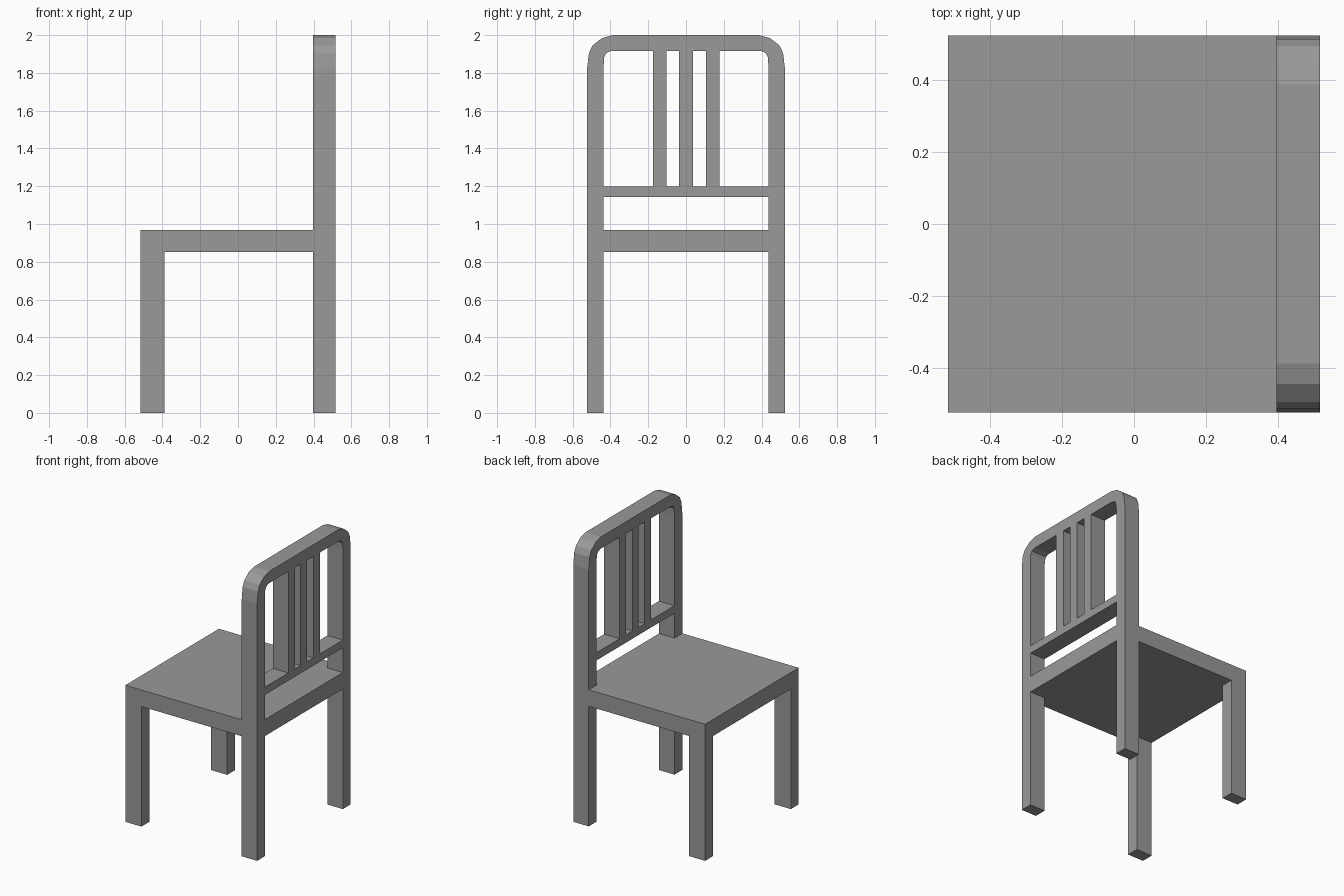
import bpy, bmesh
from mathutils import Vector

if "Cube" in bpy.data.objects:
    bpy.data.objects.remove(bpy.data.objects["Cube"])

W, W_IN = 0.524, 0.436            # outer / inner half width
X_FRONT, X_BACK = -0.517, 0.517   # seat depth
X_FRAME = 0.396                   # front of the back frame
SEAT_Z0, SEAT_Z1 = 0.851, 0.968

dark_grey = bpy.data.materials.new("dark_grey")
dark_grey.diffuse_color = (0.32, 0.32, 0.32, 1)
dark_grey.use_nodes = True
dark_grey.node_tree.nodes["Principled BSDF"].inputs["Base Color"].default_value = dark_grey.diffuse_color


def prism(name, points, direction):
    """Extrude a flat outline along a direction."""
    bm = bmesh.new()
    face = bm.faces.new([bm.verts.new(p) for p in points])
    out = bmesh.ops.extrude_face_region(bm, geom=[face])
    verts = [v for v in out["geom"] if isinstance(v, bmesh.types.BMVert)]
    bmesh.ops.translate(bm, verts=verts, vec=Vector(direction))
    bmesh.ops.recalc_face_normals(bm, faces=bm.faces)
    mesh = bpy.data.meshes.new(name)
    bm.to_mesh(mesh)
    bm.free()
    mesh.materials.append(dark_grey)
    obj = bpy.data.objects.new(name, mesh)
    bpy.context.collection.objects.link(obj)
    return obj


def box(name, x0, x1, y0, y1, z0, z1):
    outline = [(x0, y0, z0), (x1, y0, z0), (x1, y1, z0), (x0, y1, z0)]
    return prism(name, outline, (0, 0, z1 - z0))


# Seat, notched at the rear around the two back posts
half = [(X_FRONT, W), (X_FRAME, W), (X_FRAME, W_IN), (X_BACK, W_IN)]
seat = half + [(x, -y) for x, y in reversed(half)]
prism("seat", [(x, y, SEAT_Z0) for x, y in seat], (0, 0, SEAT_Z1 - SEAT_Z0))

# Front legs
for side, y0, y1 in (("right", -W, -W_IN), ("left", W_IN, W)):
    box("front_leg_" + side, X_FRONT, -0.39, y0, y1, 0, SEAT_Z0)

# Back frame: rear legs and rounded top rail as one arch
outer = [(W, 0), (W, 1.82), (0.514, 1.905), (0.495, 1.945), (0.445, 1.984), (0.388, 2.0)]
inner = [(W_IN, 0), (W_IN, 1.84), (0.433, 1.885), (0.42, 1.907), (0.393, 1.917)]
arch = (outer + [(-y, z) for y, z in reversed(outer)]
        + [(-y, z) for y, z in inner] + inner[::-1])
prism("back_frame", [(X_FRAME, y, z) for y, z in arch], (X_BACK - X_FRAME, 0, 0))

# Lower back rail and three upright slats
box("back_rail", X_FRAME, X_BACK, -W_IN, W_IN, 1.143, 1.198)
for i, y in enumerate((-0.138, 0.0, 0.142)):
    box(f"back_slat_{i + 1}", X_FRAME, X_BACK, y - 0.036, y + 0.036, 1.198, 1.917)
